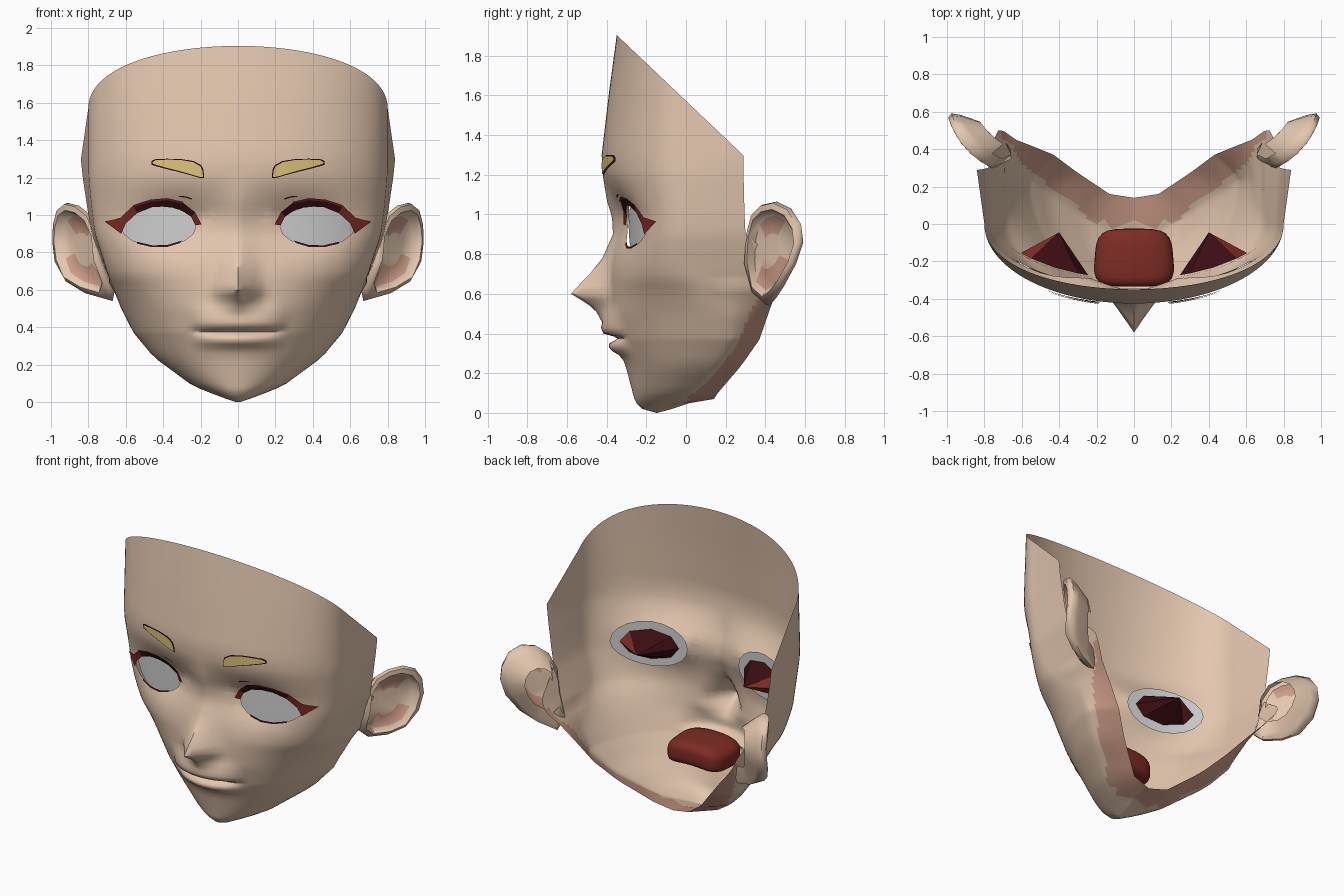
import bpy, bmesh, math
from mathutils import Vector

if "Cube" in bpy.data.objects:
    bpy.data.objects.remove(bpy.data.objects["Cube"])


def mat(name, c):
    m = bpy.data.materials.new(name)
    m.diffuse_color = (*c, 1)
    m.use_nodes = True
    m.node_tree.nodes["Principled BSDF"].inputs["Base Color"].default_value = m.diffuse_color
    return m


SKIN = mat("skin", (.78, .575, .43))
PINK = mat("shaded_skin", (.62, .34, .25))
WHITE = mat("eye_white", (.62, .62, .63))
RED = mat("red", (.21, .025, .018))
DARK = mat("dark_red", (.042, .004, .006))
GOLD = mat("brow_gold", (.78, .58, .20))


def lerp_table(table, z):
    for a, b in zip(table, table[1:]):
        if z <= b[0]:
            t = max(0, (z - a[0]) / (b[0] - a[0]))
            return [p + (q - p) * t for p, q in zip(a[1:], b[1:])]
    return list(table[-1][1:])


def finish(name, bm, mats, angle=50):
    me = bpy.data.meshes.new(name)
    bm.to_mesh(me)
    bm.free()
    ob = bpy.data.objects.new(name, me)
    bpy.context.collection.objects.link(ob)
    for m in mats:
        me.materials.append(m)
    bpy.ops.object.select_all(action='DESELECT')
    ob.select_set(True)
    bpy.context.view_layer.objects.active = ob
    bpy.ops.object.shade_smooth_by_angle(angle=math.radians(angle))
    return ob


# Head cross-sections: z, centre y, half width, jaw y, rim x, rim y
HEAD = [(0, -.15, .012, -.15, 0, -.145), (.02, -.22, .07, -.11, 0, -.07), (.05, -.25, .15, -.04, 0, .02),
        (.07, -.26, .20, 0, 0, .14), (.1, -.268, .26, .03, .13, .16), (.24, -.305, .45, .16, .31, .28),
        (.37, -.36, .558, .23, .43, .37), (.5, -.39, .625, .22, .54, .415), (.6, -.39, .663, .13, .63, .45),
        (.68, -.387, .695, .04, .70, .50), (.76, -.38, .72, .01, .735, .50), (.85, -.367, .75, 0, .765, .36),
        (.9, -.36, .765, 0, .78, .3), (1.0, -.36, .78, 0, .80, .295),
        (1.2, -.42, .80, 0, .83, .29), (1.3, -.425, .80, 0, .84, .29), (1.6, -.39, .80, 0, .84, .29),
        (1.95, -.343, .80, 0, .83, .29)]
# z, nose height, nose half width
NOSE = [(.46, 0, .12), (.51, .05, .13), (.57, .14, .15), (.6, .19, .15), (.64, .155, .14),
        (.7, .1, .13), (.78, .045, .12), (.9, .014, .11), (1.05, .024, .12), (1.2, 0, .15)]
LIPS = [(.26, 0), (.29, .01), (.31, .035), (.33, .045), (.35, .035), (.365, .0), (.375, -.015),
        (.385, .0), (.4, .05), (.43, .055), (.48, .03), (.53, 0)]
# front edge of the shaded under-jaw: z, y
SHADE = [(0, .0), (.07, .0), (.19, .14), (.31, .235), (.44, .30), (.55, .34), (.6, .42), (.7, .44), (.75, .6)]
EX, EZ = .425, .94


def base_y(x, z):
    yc, w, yj, _, _ = lerp_table(HEAD, z)
    return yj - (yj - yc) * math.sqrt(max(0, 1 - (x / w) ** 2))


def face_y(x, z):
    x = abs(x)
    y = base_y(x, z)
    h, nw = lerp_table(NOSE, z)
    y -= h * max(0, 1 - x / nw) ** 1.15
    y -= lerp_table(LIPS, z)[0] * max(0, 1 - (x / .25) ** 2) ** (1 if z < .36 else .6)
    # sunken eye sockets
    y += .066 * math.exp(-((x - .33) / .22) ** 2 - ((z - .96) / .135) ** 2)
    return y


def white_y(x, z):
    return base_y(x, EZ) + .06


def ellipse(rx, rz, n):
    return [(EX + rx * math.cos(a), EZ + rz * math.sin(a))
            for a in (2 * math.pi * i / n for i in range(n))]


# Face shell
bm = bmesh.new()
zs = [0, .01, .02, .035, .05, .07, .085, .1, .14, .18, .22, .26, .29, .31, .33, .35, .365, .375, .385, .4,
      .43, .455, .48, .51, .54, .57, .6, .64, .67, .7] + [.74 + .04 * i for i in range(15)] \
    + [1.36 + .0843 * i for i in range(8)]
NF, NB = 26, 10
grid = []
for z in zs:
    yc, w, yj, xr, yr = lerp_table(HEAD, z)
    half = []
    for i in range(NF + 1):
        x = w * math.sin((i / NF) ** 1.15 * math.pi / 2)
        half.append((x, face_y(x, z)))
    for i in range(1, NB + 1):
        t = i / NB
        bulge = (.07 if .2 < z < .65 else 0) * t * (1 - t)
        half.append((w + (xr - w) * t + bulge, yj + (yr - yj) * t))
    pts = [(-x, y) for x, y in reversed(half[1:])] + half
    grid.append([bm.verts.new((x, y, z)) for x, y in pts])
M = NF + NB
for r in range(len(zs) - 1):
    for i in range(2 * M):
        f = bm.faces.new((grid[r][i], grid[r][i + 1], grid[r + 1][i + 1], grid[r + 1][i]))
        c = f.calc_center_median()
        if abs(i + .5 - M) > NF and c.y > lerp_table(SHADE, c.z)[0] and c.z < .75:
            f.material_index = 1
bmesh.ops.remove_doubles(bm, verts=bm.verts, dist=.0008)
# slanted open top
bmesh.ops.bisect_plane(bm, geom=bm.verts[:] + bm.edges[:] + bm.faces[:], dist=1e-5,
                       plane_co=(0, -.35, 1.905), plane_no=(0, .95, 1), clear_outer=True)
# eye openings, cut along a polygon
for s in (-1, 1):
    poly = ellipse(.2, .107, 16)
    planes = []
    for a, b in zip(poly, poly[1:] + poly[:1]):
        planes.append((Vector((s * a[0], 0, a[1])), Vector((s * (b[1] - a[1]), 0, a[0] - b[0])).normalized()))
    for co, no in planes:
        fs = [f for f in bm.faces if abs(f.calc_center_median().x - s * EX) < .27
              and abs(f.calc_center_median().z - EZ) < .17 and f.calc_center_median().y < 0]
        geom = list({v for f in fs for v in f.verts}) + list({e for f in fs for e in f.edges}) + fs
        bmesh.ops.bisect_plane(bm, geom=geom, dist=1e-5, plane_co=co, plane_no=no)
    dead = [f for f in bm.faces if f.calc_center_median().y < 0
            and all((f.calc_center_median() - co).dot(no) < 0 for co, no in planes)]
    bmesh.ops.delete(bm, geom=dead, context='FACES')
finish("face_shell", bm, [SKIN, PINK], 60)


# Thin strips lying on the face, on both sides
def strip(name, upper, lower, off, mats, rule=lambda i: 0):
    bm = bmesh.new()
    for s in (-1, 1):
        rows = [[bm.verts.new((s * x, face_y(x, z) - off, z)) for x, z in row] for row in (upper, lower)]
        for i in range(len(upper) - 1):
            q = [rows[1][i], rows[1][i + 1], rows[0][i + 1], rows[0][i]]
            f = bm.faces.new(q if s > 0 else q[::-1])
            f.material_index = rule(i)
    return finish(name, bm, mats)


strip("upper_lashes",
      [(.195, .95), (.23, 1.015), (.30, 1.07), (.38, 1.088), (.47, 1.08), (.56, 1.05), (.63, .985), (.712, .965)],
      [(.228, .945), (.25, .99), (.31, 1.03), (.38, 1.046), (.46, 1.042), (.54, 1.01), (.60, .955), (.625, .90)],
      .012, [DARK, RED], lambda i: 1 if i in (0, 5, 6) else 0)
strip("upper_lash_edge",
      [(.29, 1.070), (.38, 1.090), (.47, 1.082), (.56, 1.053)], [(.30, 1.062), (.38, 1.079), (.47, 1.071), (.555, 1.044)],
      .016, [RED])
strip("lower_lashes", [(.30, .863), (.38, .839), (.46, .838), (.54, .857)],
      [(.31, .85), (.38, .829), (.46, .828), (.54, .847)], .006, [DARK])
strip("eyelid_crease", [(.245, 1.088), (.28, 1.1), (.32, 1.102)], [(.25, 1.083), (.28, 1.093), (.315, 1.097)], .006, [DARK])

# Eyebrows with dark outline
up = [(.19, 1.235), (.20, 1.26), (.24, 1.283), (.31, 1.295), (.38, 1.296), (.44, 1.293), (.457, 1.283)]
lo = [(.187, 1.203), (.21, 1.205), (.26, 1.220), (.32, 1.237), (.38, 1.252), (.43, 1.266), (.455, 1.274)]
grow = lambda pts, dz: [(.32 + (x - .32) * 1.045, z + dz) for x, z in pts]
strip("eyebrow_outlines", grow(up, .005), grow(lo, -.006), .010, [DARK])
strip("eyebrows", up, lo, .016, [GOLD])

# Eye whites behind the openings
bm = bmesh.new()
for s in (-1, 1):
    N = 20
    at = lambda x, z: (s * x, white_y(x, z), z)
    rings = [[bm.verts.new(at(*p)) for p in ellipse(.235 * k, .15 * k, N)] for k in (.25, .5, .75, 1)]
    c = bm.verts.new(at(EX, EZ))
    for i in range(N):
        j = (i + 1) % N
        fs = [(c, rings[0][j], rings[0][i])]
        fs += [(a[i], a[j], b[j], b[i]) for a, b in zip(rings, rings[1:])]
        for k, q in enumerate(fs):
            bm.faces.new(q if (s < 0) == (k == 0) else q[::-1])
bmesh.ops.recalc_face_normals(bm, faces=bm.faces)
finish("eye_whites", bm, [WHITE])

# Pointed eye backs inside the head
bm = bmesh.new()
for s in (-1, 1):
    ring = [bm.verts.new((s * x, white_y(x, z) + .008, z)) for x, z in ellipse(.18, .10, 8)]
    tip = bm.verts.new((s * .40, -.045, .94))
    for i in range(8):
        q = (ring[i], ring[(i + 1) % 8], tip)
        f = bm.faces.new(q if s < 0 else q[::-1])
        f.material_index = 1 if i in (0, 7) else 0
finish("eye_backs", bm, [DARK, RED], 20)

# Mouth cavity, rounded and narrower at the back
bm = bmesh.new()
bmesh.ops.create_cube(bm, size=1)
bmesh.ops.subdivide_edges(bm, edges=bm.edges[:], cuts=7, use_grid_fill=True)
for v in bm.verts:
    p = v.co * 2
    p = p * (p.x ** 4 + p.y ** 4 + p.z ** 4) ** -.25
    v.co = Vector((p.x * (.21 - .012 * p.y), p.y * .155 - .18, p.z * .08 + .37 - .03 * p.x ** 2))
finish("mouth_cavity", bm, [RED], 60)

# Ears: outline (outward distance, z), lofted from open back over the rim into the bowl
OUT = [(.0, .90), (.14, 1.0), (.35, 1.05), (.6, 1.065), (.83, 1.03), (.97, .95), (1, .86), (.9, .75),
       (.7, .64), (.45, .575), (.12, .54), (-.08, .60), (-.04, .75)]
# scale, offset along the ear's facing direction, shift towards the head
LOOPS = [(.55, -.15, -.12), (.85, -.075, -.03), (1, -.025, 0), (.97, 0, 0), (.84, .0, 0), (.72, -.05, -.02), (.35, -.065, -.05)]


def ear_point(s, z, off, side):
    off += .16 * max(0, s * (1 - s))
    low = max(0, .68 - z)
    x = .76 + .235 * s - low * .8
    y = .3 + .275 * s + low * .65 * (1 - s)
    return (side * (x + .76 * off), y - .65 * off, z)


bm = bmesh.new()
for side in (-1, 1):
    rings = []
    for k, off, sh in LOOPS:
        rings.append([bm.verts.new(ear_point(.45 + (s - .45) * k + sh, .82 + (z - .82) * k, off, side))
                      for s, z in OUT])
    n = len(OUT)
    for r, (a, b) in enumerate(zip(rings, rings[1:])):
        for i in range(n):
            j = (i + 1) % n
            if r == 0 and i in (0, 11, 12):
                continue
            f = bm.faces.new((a[i], b[i], b[j], a[j]))
            if r == 5 and i in (1, 2, 3, 7, 8, 9, 10):
                f.material_index = 1
    bm.faces.new(rings[-1])
bmesh.ops.recalc_face_normals(bm, faces=bm.faces)
finish("ears", bm, [SKIN, PINK], 60)
